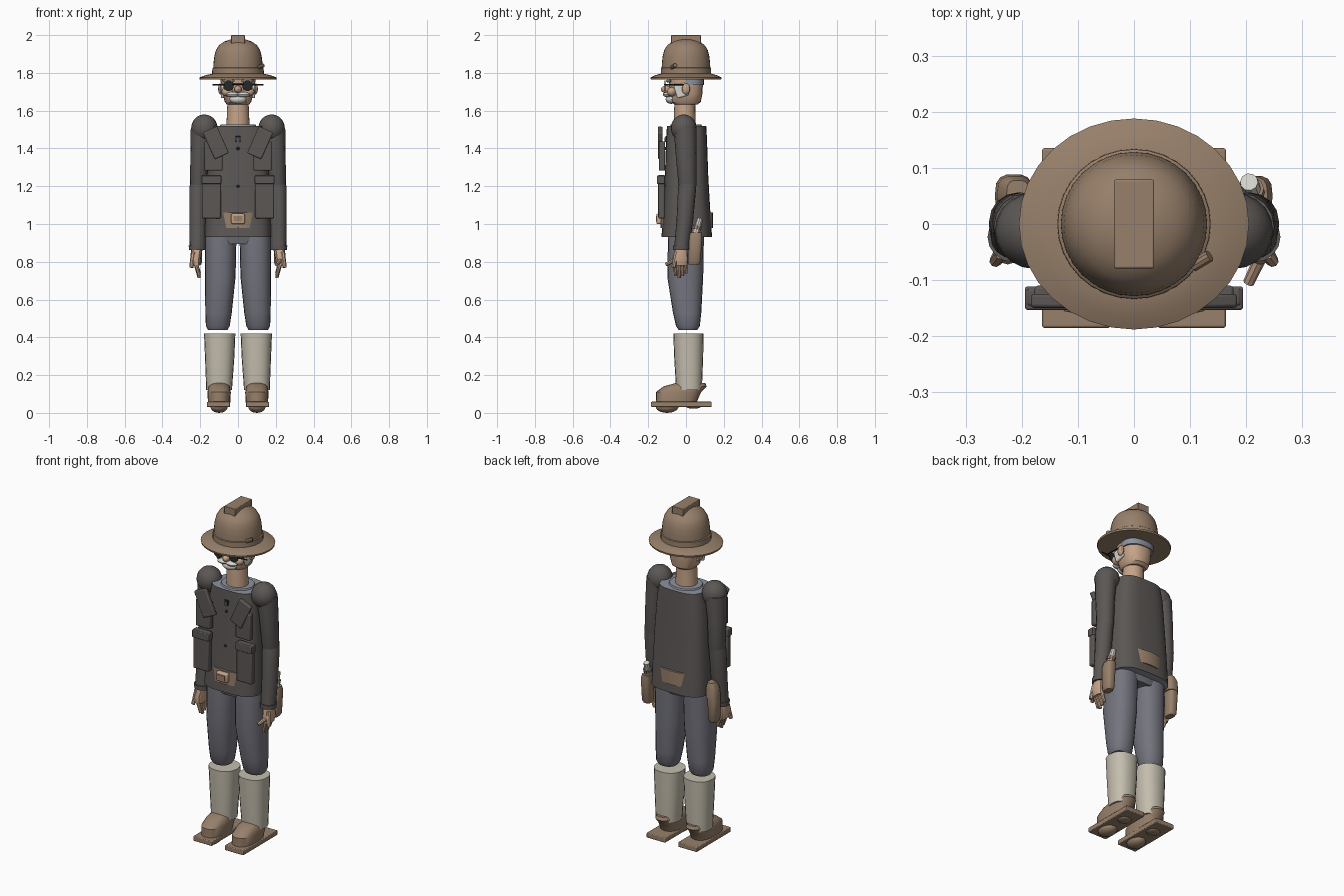
import bpy, bmesh, math
from mathutils import Vector


def material(name, rgb):
    m = bpy.data.materials.new(name)
    m.diffuse_color = (*rgb, 1)
    return m


LEATHER = material("tan_leather", (0.31, 0.215, 0.145))
SKIN = material("skin", (0.56, 0.37, 0.25))
JACKET = material("charcoal_cloth", (0.105, 0.095, 0.09))
TROUSER = material("grey_blue_cloth", (0.175, 0.175, 0.21))
GAITER = material("cream_canvas", (0.55, 0.51, 0.42))
HAIR = material("white_hair", (0.66, 0.65, 0.60))
SHIRT = material("pale_blue_grey", (0.27, 0.29, 0.34))
BLACK = material("black_metal", (0.02, 0.02, 0.02))


def finish(name, bm, mat, smooth=True, bevel=0):
    bmesh.ops.recalc_face_normals(bm, faces=bm.faces)
    me = bpy.data.meshes.new(name)
    bm.to_mesh(me)
    bm.free()
    me.materials.append(mat)
    ob = bpy.data.objects.new(name, me)
    bpy.context.collection.objects.link(ob)
    if bevel:
        mod = ob.modifiers.new("soft_edges", "BEVEL")
        mod.width, mod.segments = bevel, 2
    if smooth:
        bpy.ops.object.select_all(action="DESELECT")
        bpy.context.view_layer.objects.active = ob
        ob.select_set(True)
        bpy.ops.object.shade_smooth_by_angle(angle=math.radians(35))
    return ob


def loft(name, mat, rings, n=24, power=2.0):
    """Stack of level superellipse rings (x, y, z, rx, ry)."""
    bm = bmesh.new()
    loops = []
    for x, y, z, rx, ry in rings:
        loop = []
        for i in range(n):
            a = 2 * math.pi * i / n
            c, s = math.cos(a), math.sin(a)
            loop.append(bm.verts.new((x + rx * math.copysign(abs(c) ** (2 / power), c),
                                      y + ry * math.copysign(abs(s) ** (2 / power), s), z)))
        loops.append(loop)
    for a, b in zip(loops, loops[1:]):
        for i in range(n):
            bm.faces.new((a[i], a[(i + 1) % n], b[(i + 1) % n], b[i]))
    bm.faces.new(loops[0])
    bm.faces.new(loops[-1])
    return finish(name, bm, mat)


def box(name, mat, loc, size, rot=(0, 0, 0), bevel=0.006):
    bm = bmesh.new()
    bmesh.ops.create_cube(bm, size=1)
    bmesh.ops.scale(bm, vec=size, verts=bm.verts)
    ob = finish(name, bm, mat, bevel=bevel)
    ob.location, ob.rotation_euler = loc, rot
    return ob


def ball(name, mat, loc, radii, n=16):
    bm = bmesh.new()
    bmesh.ops.create_uvsphere(bm, u_segments=n, v_segments=n // 2 + 2, radius=1)
    bmesh.ops.scale(bm, vec=radii, verts=bm.verts)
    ob = finish(name, bm, mat)
    ob.location = loc
    return ob


def rod(name, mat, a, b, r1, r2=None, n=10):
    a, b = Vector(a), Vector(b)
    bm = bmesh.new()
    bmesh.ops.create_cone(bm, cap_ends=True, segments=n, radius1=r1,
                          radius2=r1 if r2 is None else r2, depth=(b - a).length)
    ob = finish(name, bm, mat)
    ob.location = (a + b) / 2
    ob.rotation_euler = (b - a).to_track_quat("Z", "Y").to_euler()
    return ob


# Hat: drooping brim, banded dome, crest and side toggle
loft("hat_brim", LEATHER, [(0, 0, 1.768, .12, .12), (0, 0, 1.765, .203, .186),
     (0, 0, 1.775, .205, .188), (0, 0, 1.787, .175, .165), (0, 0, 1.797, .13, .13)], 32)
loft("hat_band", LEATHER, [(0, 0, 1.785, .137, .134), (0, 0, 1.825, .136, .133), (0, 0, 1.829, .13, .128)], 32)
loft("hat_crown", LEATHER, [(0, 0, z, r, r * .985) for z, r in
     ((1.80, .131), (1.85, .130), (1.89, .125), (1.92, .117), (1.945, .102), (1.965, .075), (1.977, .04), (1.98, .01))], 32)
box("hat_crest", LEATHER, (0, 0, 1.978), (.072, .158, .044), bevel=.003)
rod("hat_toggle", LEATHER, (.105, -.075, 1.828), (.135, -.057, 1.84), .011)

# Head and neck
loft("neck", SKIN, [(0, -.005, 1.50, .062, .058), (0, -.007, 1.60, .058, .056), (0, -.005, 1.66, .055, .055)])
loft("head", SKIN, [(0, 0, 1.632, .058, .06), (0, 0, 1.645, .07, .078), (0, 0, 1.69, .081, .087),
     (0, 0, 1.73, .086, .089), (0, 0, 1.785, .088, .09)], 20, 2.4)
loft("hair_back", HAIR, [(0, .025, 1.735, .091, .07), (0, .025, 1.775, .092, .07)], 20, 2.4).data.materials[0] = SHIRT
ball("nose", SKIN, (0, -.105, 1.713), (.02, .028, .02), 12)
ball("beard", HAIR, (0, -.078, 1.66), (.045, .03, .024), 12)
for s in (1, -1):
    ball("ear", SKIN, (s * .092, .0, 1.715), (.014, .022, .03), 10)
    box("sideburn", HAIR, (s * .082, -.025, 1.707), (.018, .065, .07), (.3, 0, 0), .007)
    ball("moustache", HAIR, (s * .027, -.098, 1.685), (.036, .024, .014), 12)
    ball("cheek", SKIN, (s * .055, -.075, 1.70), (.032, .026, .025), 12)
    ball("eyebrow", HAIR, (s * .05, -.092, 1.757), (.034, .014, .009), 10)
    # Round spectacles with side bars
    rod("lens", BLACK, (s * .05, -.108, 1.732), (s * .05, -.114, 1.732), .028, n=16)
    rod("spectacle_bar", BLACK, (s * .07, -.112, 1.737), (s * .135, -.105, 1.737), .004, n=6)
    rod("spectacle_arm", BLACK, (s * .098, -.112, 1.737), (s * .094, -.0, 1.737), .004, n=6)
rod("spectacle_bridge", BLACK, (-.03, -.112, 1.74), (.03, -.112, 1.74), .004, n=6)

# Jacket with shirt showing at the top and lining at the hem
jacket = loft("jacket", JACKET, [(0, .004, .93, .176, .134), (0, .004, 1.06, .173, .125),
              (0, .003, 1.25, .165, .115), (0, .003, 1.45, .15, .108), (0, .003, 1.52, .135, .104)], 40, 3.2)
jacket.data.materials.append(SHIRT)
for p in jacket.data.polygons:
    if abs(p.normal.z) > .9:
        p.material_index = 1
loft("shirt_collar", SHIRT, [(0, 0, 1.51, .10, .088), (0, 0, 1.528, .092, .08)])
loft("hips", TROUSER, [(0, 0, .895, .15, .085), (0, 0, .95, .165, .1)], 24, 2.6)
loft("belt", LEATHER, [(0, .004, .98, .165, .139), (0, .004, 1.06, .165, .139)], 32)
box("belt_buckle", SKIN, (0, -.142, 1.027), (.072, .03, .055), bevel=.008)
box("buckle_plate", LEATHER, (0, -.158, 1.027), (.05, .004, .03), bevel=0)
for z, y in ((1.2, -.118), (1.4, -.108)):
    ball("button", BLACK, (0, y, z), (.008, .006, .008), 8)
box("collar_clasp", BLACK, (0, -.105, 1.45), (.026, .009, .03), bevel=.002)
box("clasp_face", JACKET, (0, -.111, 1.446), (.016, .004, .022), bevel=0)

for s in (1, -1):
    # Chest and waist pouches
    box("lower_pouch", JACKET, (s * .141, -.13, 1.145), (.10, .034, .23))
    box("lower_pouch_flap", JACKET, (s * .141, -.132, 1.235), (.106, .042, .045), bevel=.004)
    box("upper_pouch", JACKET, (s * .13, -.127, 1.36), (.095, .034, .155))
    box("shoulder_flap", JACKET, (s * .117, -.137, 1.43), (.082, .025, .155), (0, s * .42, 0))

    # Sleeves, elbow and cuff
    ball("shoulder", JACKET, (s * .178, -.012, 1.507), (.07, .068, .073), 20)
    loft("upper_sleeve", JACKET, [(s * .19, -.005, 1.51, .06, .06), (s * .202, 0, 1.38, .05, .056),
         (s * .208, .008, 1.21, .046, .048), (s * .208, .008, 1.18, .04, .042)], 16)
    loft("lower_sleeve", JACKET, [(s * .208, .01, 1.23, .042, .044), (s * .211, .006, 1.19, .047, .048),
         (s * .213, -.006, 1.02, .045, .044), (s * .214, -.022, .885, .042, .04)], 16)
    loft("cuff", JACKET, [(s * .215, -.024, .862, .045, .044), (s * .215, -.023, .887, .046, .045)], 16)

    # Hands
    loft("palm", SKIN, [(s * .222, -.03, .78, .022, .038), (s * .225, -.03, .815, .028, .042),
         (s * .218, -.025, .87, .03, .032)], 12, 2.6)
    for i in range(4):
        y = -.058 + i * .018
        rod("finger", SKIN, (s * .226, y, .80), (s * .205, y + .004, .715 + .012 * abs(i - 1)), .0115, .009, 8)
    rod("thumb", SKIN, (s * .235, -.05, .85), (s * .247, -.066, .77), .014, .011, 8)

    # Trousers, gaiters and boots
    loft("trouser_leg", TROUSER, [(s * .092, 0, .94, .084, .095), (s * .094, -.004, .72, .081, .095),
         (s * .103, .006, .53, .07, .075), (s * .107, .01, .46, .063, .063), (s * .107, .01, .44, .052, .05)], 20, 2.3)
    loft("gaiter", GAITER, [(s * .1, .016, .12, .068, .068), (s * .097, .014, .30, .078, .077),
         (s * .097, .013, .42, .083, .08)], 20, 2.3)
    loft("boot_upper", LEATHER, [(s * .1, -.052, .055, .059, .108), (s * .1, -.04, .11, .062, .12),
         (s * .1, -.005, .14, .056, .115), (s * .1, .024, .158, .042, .078)], 20, 2.5)
    box("boot_sole", LEATHER, (s * .103, -.025, .045), (.122, .32, .028), bevel=.004)
    ball("toe_tread", LEATHER, (s * .1, -.1, .032), (.047, .06, .032), 14)
    ball("heel_tread", LEATHER, (s * .1, .04, .034), (.04, .04, .012), 12)

    # Hip holsters
    loft("holster", LEATHER, [(s * .215, .042, .785, .02, .028), (s * .217, .045, .80, .026, .033),
         (s * .217, .05, .93, .03, .036), (s * .212, .05, .955, .026, .034)], 14, 3)

# Pointing finger, one holster with an ivory grip, the other with a flap
rod("pointing_finger", SKIN, (.235, -.04, .82), (.204, -.105, .785), .012, .01, 8)
rod("pistol_grip", HAIR, (.212, .045, .93), (.205, .075, 1.03), .022, .016)
rod("grip_binding", LEATHER, (.21, .056, .97), (.208, .062, .99), .0235)
loft("holster_flap", LEATHER, [(-.214, .05, .93, .034, .039), (-.212, .052, .99, .032, .034),
     (-.207, .054, 1.02, .02, .024)], 14, 3)
